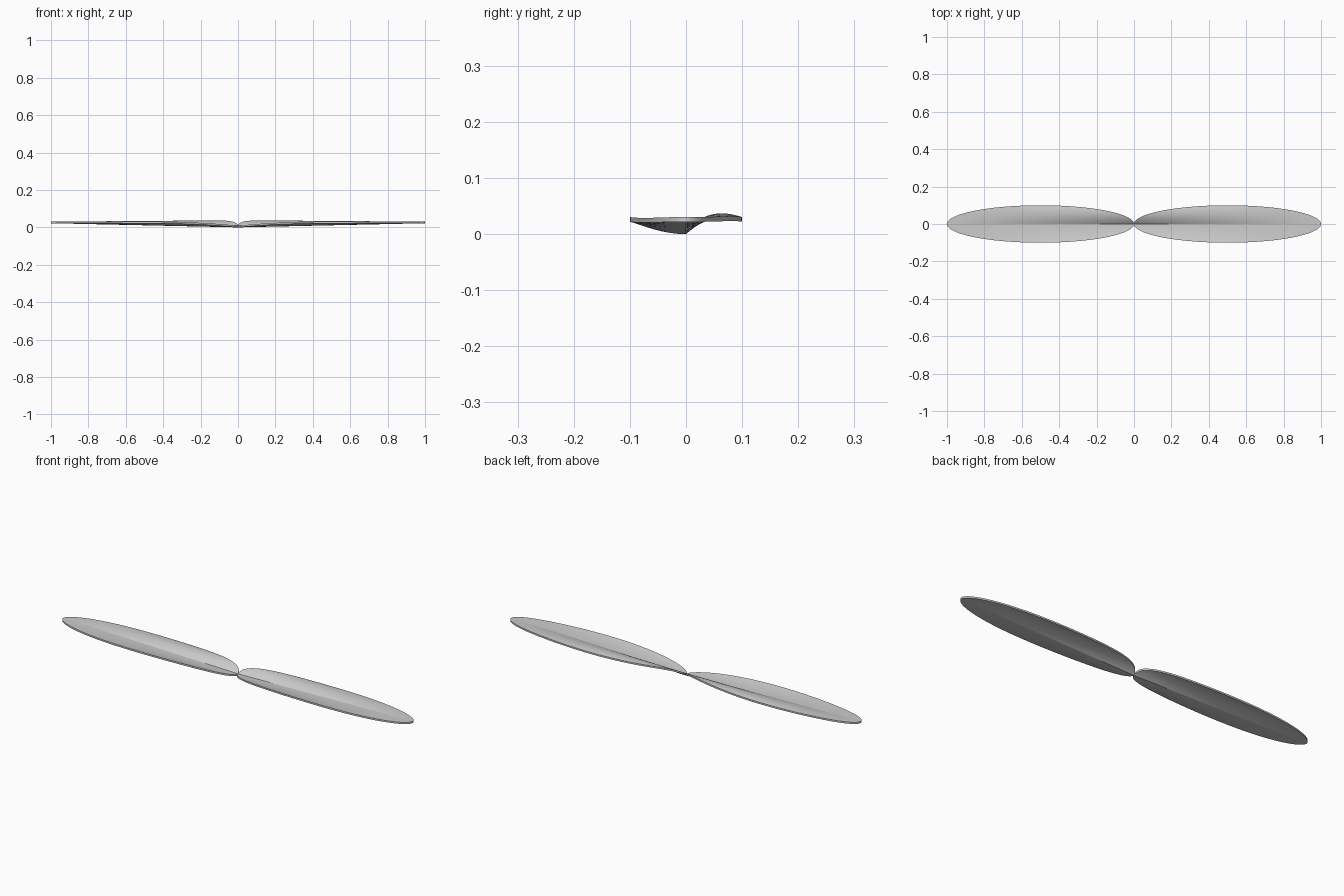
import bpy, bmesh, math
from mathutils import Vector

cube = bpy.data.objects.get("Cube")
if cube:
    bpy.data.objects.remove(cube)

GREY = (0.6, 0.6, 0.6, 1)
mat = bpy.data.materials.new("light_grey")
mat.use_nodes = True
mat.diffuse_color = GREY
mat.node_tree.nodes["Principled BSDF"].inputs["Base Color"].default_value = GREY

BASE, THICK = 0.022, 0.0085
HALF_WIDTH = 0.1
LENGTH_STEPS, HALF_STEPS = 64, 10


def camber(y):
    """Height across the blade: bowl in front of the crease, arch behind it."""
    if y <= 0:
        return -BASE * (1 - (y / HALF_WIDTH) ** 2)
    return -BASE / (0.033 * HALF_WIDTH) * (y - 0.033) * (y - HALF_WIDTH)


def blade(name, side):
    bm = bmesh.new()
    # Elliptical sheet running from the hub to the tip
    rows = []
    for i in range(LENGTH_STEPS + 1):
        a = math.pi * i / LENGTH_STEPS
        x = 0.5 - 0.5 * math.cos(a)
        row = []
        for j in range(-HALF_STEPS, HALF_STEPS + 1):
            y = HALF_WIDTH * math.sin(a) * j / HALF_STEPS
            z = BASE + (1 - x) * camber(y)
            row.append(bm.verts.new((side * x, y, z)))
        rows.append(row)
    for r, s in zip(rows, rows[1:]):
        for j in range(2 * HALF_STEPS):
            bm.faces.new((r[j], s[j], s[j + 1], r[j + 1]))
    bmesh.ops.remove_doubles(bm, verts=bm.verts, dist=1e-5)

    # Thicken straight up, leaving an upright rim
    ext = bmesh.ops.extrude_face_region(bm, geom=bm.faces[:], use_keep_orig=True)
    top = [v for v in ext["geom"] if isinstance(v, bmesh.types.BMVert)]
    bmesh.ops.translate(bm, verts=top, vec=Vector((0, 0, THICK)))
    bmesh.ops.recalc_face_normals(bm, faces=bm.faces[:])

    # Smooth skin with a hard rim and centre crease
    for f in bm.faces:
        f.smooth = True
    for e in bm.edges:
        on_crease = all(abs(v.co.y) < 1e-5 for v in e.verts)
        on_rim = e.calc_face_angle(0) > math.radians(50)
        e.smooth = not (on_crease or on_rim)

    mesh = bpy.data.meshes.new(name)
    bm.to_mesh(mesh)
    bm.free()
    mesh.materials.append(mat)
    obj = bpy.data.objects.new(name, mesh)
    bpy.context.collection.objects.link(obj)


blade("left_blade", 1)
blade("right_blade", -1)
